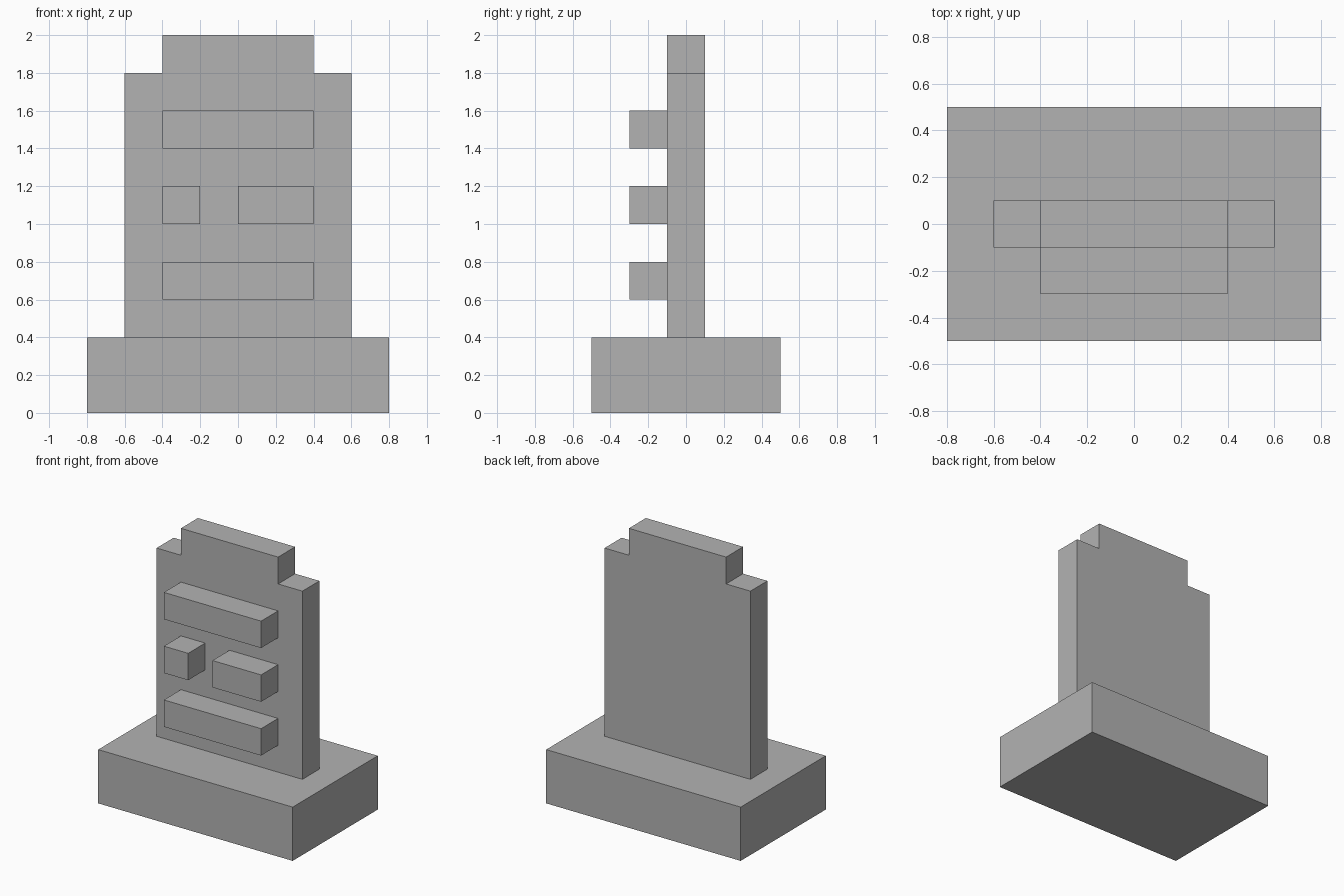
import bpy
import bmesh

cube = bpy.data.objects.get("Cube")
if cube:
    bpy.data.objects.remove(cube, do_unlink=True)

# Single stone colour
STONE = (0.45, 0.45, 0.45, 1.0)
stone = bpy.data.materials.new("grey_stone")
stone.use_nodes = True
stone.diffuse_color = STONE
stone.node_tree.nodes["Principled BSDF"].inputs["Base Color"].default_value = STONE


def extrude_profile(name, outline, front, back):
    """Extrude an x-z outline from y = front to y = back."""
    bm = bmesh.new()
    face = bm.faces.new([bm.verts.new((x, front, z)) for x, z in outline])
    result = bmesh.ops.extrude_face_region(bm, geom=[face], use_keep_orig=True)
    moved = [v for v in result["geom"] if isinstance(v, bmesh.types.BMVert)]
    bmesh.ops.translate(bm, verts=moved, vec=(0, back - front, 0))
    bmesh.ops.recalc_face_normals(bm, faces=bm.faces)
    mesh = bpy.data.meshes.new(name)
    bm.to_mesh(mesh)
    bm.free()
    mesh.materials.append(stone)
    obj = bpy.data.objects.new(name, mesh)
    bpy.context.collection.objects.link(obj)
    return obj


def block(name, left, right, bottom, top, front, back):
    outline = [(left, bottom), (right, bottom), (right, top), (left, top)]
    return extrude_profile(name, outline, front, back)


# Plinth
block("base", -0.8, 0.8, 0, 0.4, -0.5, 0.5)

# Upright slab with stepped shoulders, mirrored from its half profile
half = [(0.6, 0.4), (0.6, 1.8), (0.4, 1.8), (0.4, 2.0)]
slab_outline = half + [(-x, z) for x, z in reversed(half)]
extrude_profile("slab", slab_outline, -0.1, 0.1)

# Raised bars on the front of the slab
bars = {
    "upper_bar": (-0.4, 0.4, 1.4),
    "middle_short_bar": (-0.4, -0.2, 1.0),
    "middle_long_bar": (0, 0.4, 1.0),
    "lower_bar": (-0.4, 0.4, 0.6),
}
for name, (left, right, bottom) in bars.items():
    block(name, left, right, bottom, bottom + 0.2, -0.3, -0.1)
